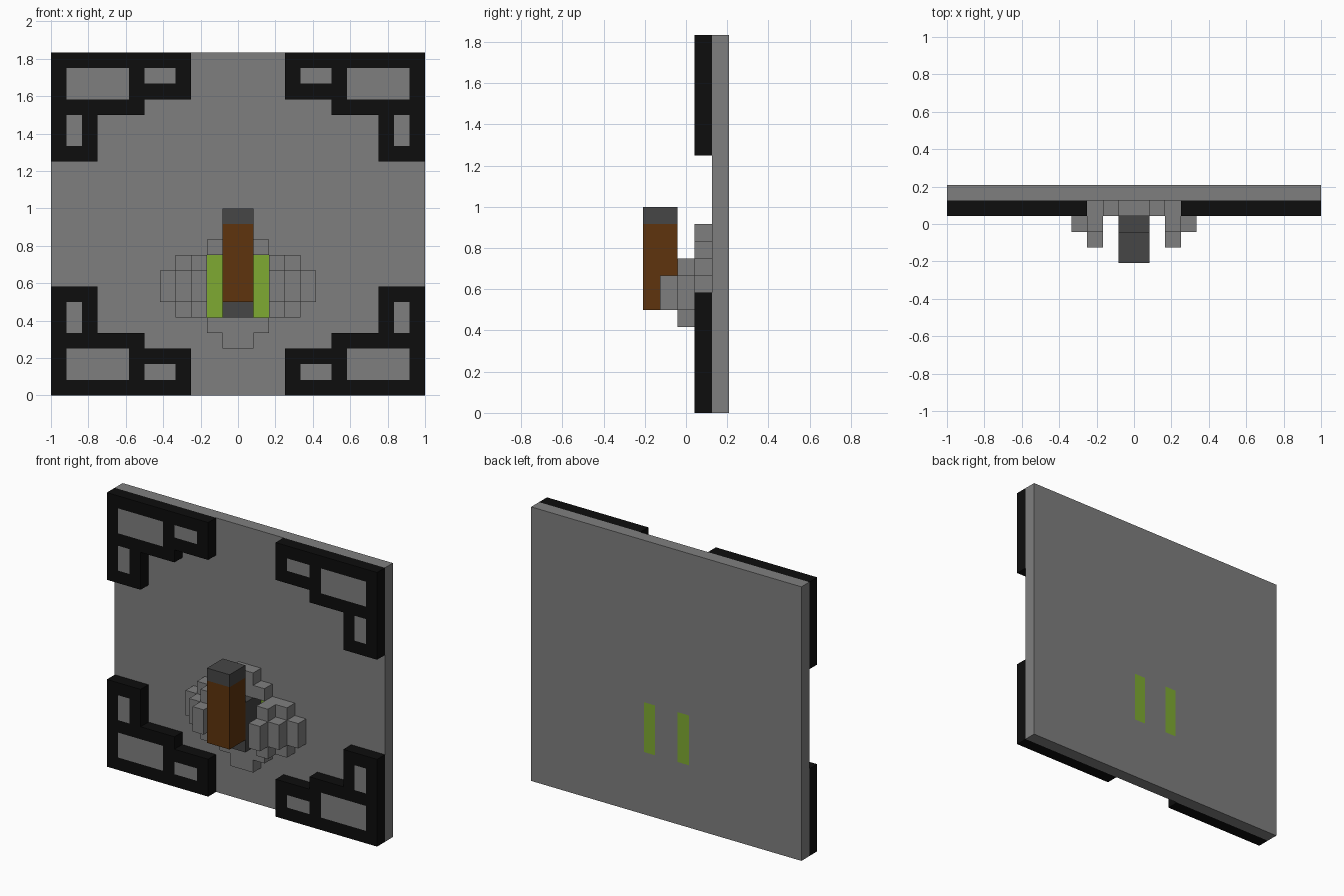
import bpy, bmesh

U = 1 / 12           # one block
MID_Z = 11           # half the panel height, in blocks
BACK_Y = 2.5         # rear plane, in blocks

if "Cube" in bpy.data.objects:
    bpy.data.objects.remove(bpy.data.objects["Cube"])


def material(name, rgb):
    m = bpy.data.materials.new(name)
    m.use_nodes = True
    m.diffuse_color = (*rgb, 1)
    m.node_tree.nodes["Principled BSDF"].inputs["Base Color"].default_value = (*rgb, 1)
    return m


GREY = material("stone grey", (0.212, 0.212, 0.212))
BLACK = material("frame black", (0.004, 0.004, 0.004))
DARK = material("dark grey", (0.061, 0.061, 0.061))
BROWN = material("wood brown", (0.112, 0.034, 0.004))
GREEN = material("slot green", (0.212, 0.402, 0.032))


def inside(x, z, rects):
    return any(a < x < b and c < z < d for a, b, c, d in rects)


def slab(name, solid, y0, y1, mat, holes=(), painted=(), paint=None):
    """Extrude a union of (x0, x1, z0, z1) rectangles minus holes from y0 to y1.
    Front and back faces within the painted rectangles take the second material."""
    rects = [*solid, *holes, *painted]
    xs = sorted({v for r in rects for v in r[:2]})
    zs = sorted({v for r in rects for v in r[2:]})
    cells = {(i, k) for i in range(len(xs) - 1) for k in range(len(zs) - 1)
             if inside((xs[i] + xs[i + 1]) / 2, (zs[k] + zs[k + 1]) / 2, solid)
             and not inside((xs[i] + xs[i + 1]) / 2, (zs[k] + zs[k + 1]) / 2, holes)}
    bm = bmesh.new()
    verts = {}

    def face(corners, index=0):
        vs = []
        for x, y, z in corners:
            if (x, y, z) not in verts:
                verts[x, y, z] = bm.verts.new((x * U, y * U, z * U))
            vs.append(verts[x, y, z])
        bm.faces.new(vs).material_index = index

    for i, k in cells:
        a, b, c, d = xs[i], xs[i + 1], zs[k], zs[k + 1]
        index = int(inside((a + b) / 2, (c + d) / 2, painted))
        face([(a, y0, c), (b, y0, c), (b, y0, d), (a, y0, d)], index)
        face([(a, y1, c), (a, y1, d), (b, y1, d), (b, y1, c)], index)
        # side walls only along the outline
        for di, dk, p, q in ((-1, 0, (a, d), (a, c)), (1, 0, (b, c), (b, d)),
                             (0, -1, (a, c), (b, c)), (0, 1, (b, d), (a, d))):
            if (i + di, k + dk) not in cells:
                face([(p[0], y0, p[1]), (p[0], y1, p[1]),
                      (q[0], y1, q[1]), (q[0], y0, q[1])])
    bmesh.ops.recalc_face_normals(bm, faces=bm.faces)
    mesh = bpy.data.meshes.new(name)
    bm.to_mesh(mesh)
    bm.free()
    mesh.materials.append(mat)
    if paint:
        mesh.materials.append(paint)
    obj = bpy.data.objects.new(name, mesh)
    bpy.context.collection.objects.link(obj)
    return obj


# Back panel with two green slots showing on both faces
slots = [(-2, -1, 5, 9), (1, 2, 5, 9)]
slab("back_panel", [(-12, 12, 0, 22)], BACK_Y - 1, BACK_Y, GREY, painted=slots, paint=GREEN)

# Corner frames, described for the upper left corner and mirrored
frame = [(3, 12, 8, 11), (6, 12, 7, 8), (9, 12, 4, 7)]
panes = [(7, 11, 8, 10), (4, 6, 9, 10), (10, 11, 5, 7)]


def flip(rects, sx, sz):
    return [(*sorted((a * sx, b * sx)), *sorted((c * sz + MID_Z, d * sz + MID_Z)))
            for a, b, c, d in rects]


for side, sx in (("left", 1), ("right", -1)):
    for level, sz in (("upper", 1), ("lower", -1)):
        slab(f"{level}_{side}_corner_frame", flip(frame, sx, sz), 0.5, 1.5, BLACK,
             painted=flip(panes, sx, sz), paint=GREY)

# Stepped round mount, open in the middle
slab("mount_base", [(-1, 1, 3, 11), (-2, 2, 4, 10), (-4, 4, 5, 9), (-5, 5, 6, 8)],
     0.5, 1.5, GREY, holes=[(-2, 2, 5, 9)])
for side, sx in (("left", 1), ("right", -1)):
    def mirror(rects):
        return [(*sorted((a * sx, b * sx)), c, d) for a, b, c, d in rects]
    slab(f"{side}_mount_step", mirror([(2, 3, 5, 9), (3, 4, 6, 8)]), -0.5, 0.5, GREY)
    slab(f"{side}_mount_cheek", mirror([(2, 3, 6, 8)]), -1.5, -0.5, GREY)

# Lever: pivot, wooden handle and cap
slab("lever_pivot", [(-1, 1, 5, 9)], -0.5, 1.5, DARK)
slab("lever_handle", [(-1, 1, 6, 11)], -2.5, -0.5, BROWN)
slab("lever_cap", [(-1, 1, 11, 12)], -2.5, -0.5, DARK)
